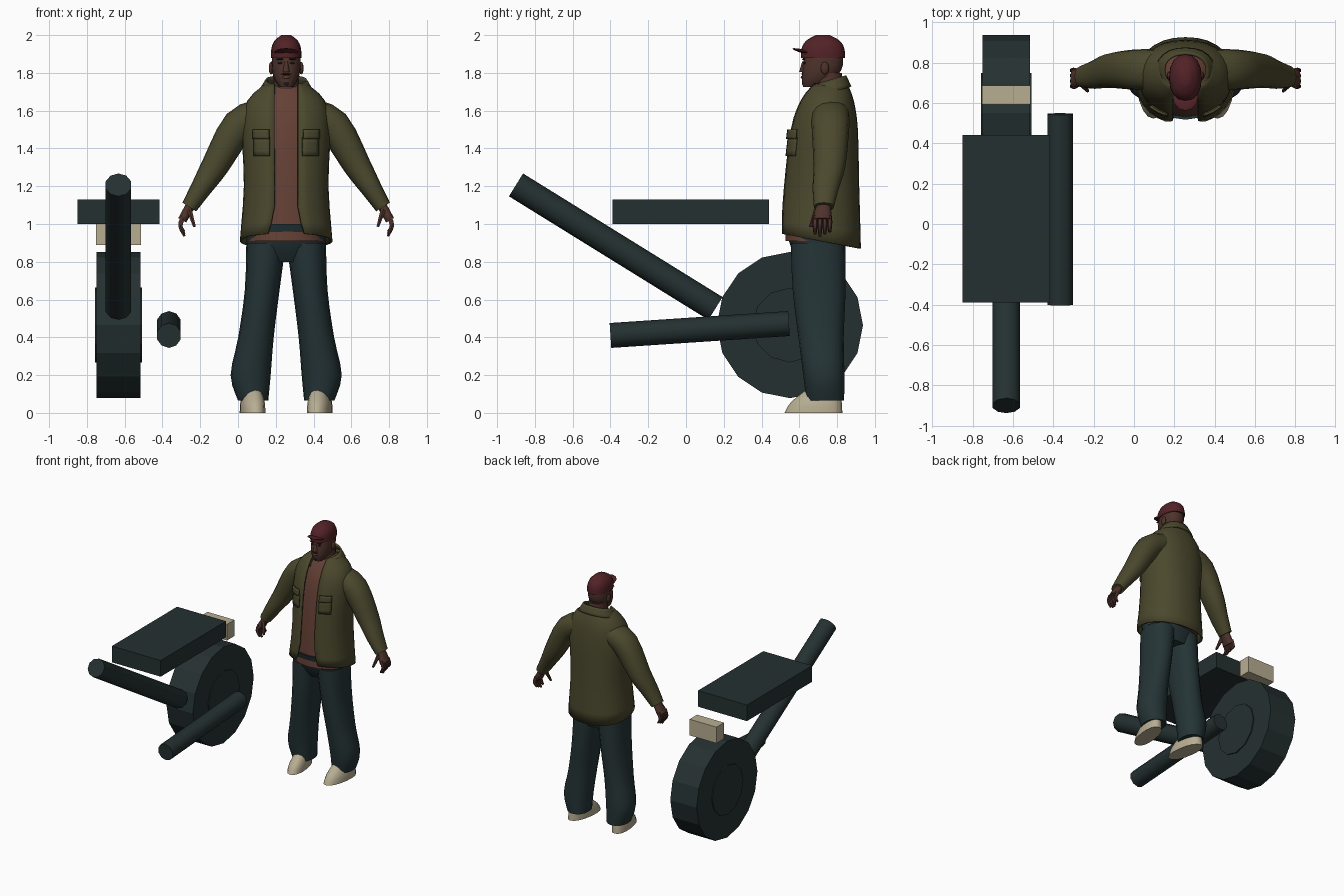
import bpy, bmesh, math
from mathutils import Vector, Matrix

if "Cube" in bpy.data.objects:
    bpy.data.objects.remove(bpy.data.objects["Cube"], do_unlink=True)


def material(name, *rgb):
    made = bpy.data.materials.new(name)
    made.use_nodes = True
    made.diffuse_color = (*rgb, 1)
    made.node_tree.nodes["Principled BSDF"].inputs["Base Color"].default_value = (*rgb, 1)
    return made


METAL = material("dark metal", .018, .03, .03)
DENIM = material("dark denim", .018, .034, .037)
OLIVE = material("olive cloth", .07, .065, .026)
CHEST = material("brown skin", .13, .052, .036)
FACE = material("dark skin", .075, .032, .024)
HAIR = material("black hair", .015, .01, .01)
RED = material("maroon cloth", .085, .016, .02)
CREAM = material("cream", .48, .42, .29)

MIDDLE = .255  # centre line of the figure


def finish(mesh_data, name, mat, smooth_angle=None):
    bmesh.ops.recalc_face_normals(mesh_data, faces=mesh_data.faces)
    mesh = bpy.data.meshes.new(name)
    mesh_data.to_mesh(mesh)
    mesh_data.free()
    mesh.materials.append(mat)
    part = bpy.data.objects.new(name, mesh)
    bpy.context.collection.objects.link(part)
    if smooth_angle:
        bpy.ops.object.select_all(action="DESELECT")
        part.select_set(True)
        bpy.context.view_layer.objects.active = part
        bpy.ops.object.shade_smooth_by_angle(angle=math.radians(smooth_angle))
    return part


def box(name, centre, size, mat):
    mesh_data = bmesh.new()
    placing = Matrix.Translation(centre) @ Matrix.Diagonal((*size, 1))
    bmesh.ops.create_cube(mesh_data, size=1, matrix=placing)
    finish(mesh_data, name, mat)


def rod(name, start, end, radius, sides, mat, smooth_angle=None):
    start, end = Vector(start), Vector(end)
    mesh_data = bmesh.new()
    turn = (end - start).to_track_quat("Z", "Y").to_matrix().to_4x4()
    bmesh.ops.create_cone(mesh_data, cap_ends=True, segments=sides, radius1=radius, radius2=radius,
                          depth=(end - start).length,
                          matrix=Matrix.Translation((start + end) / 2) @ turn)
    finish(mesh_data, name, mat, smooth_angle)


def blob(name, centre, size, mat, tilt=0):
    mesh_data = bmesh.new()
    placing = Matrix.Translation(centre) @ Matrix.Rotation(tilt, 4, "X") @ Matrix.Diagonal((*size, 1))
    bmesh.ops.create_uvsphere(mesh_data, u_segments=12, v_segments=6, radius=1, matrix=placing)
    finish(mesh_data, name, mat, 80)


def smooth_path(rings, steps=3):
    """Add rings in between along a soft curve through the given ones."""
    rings = [Vector(ring) for ring in rings]
    padded = [rings[0], *rings, rings[-1]]
    path = []
    for before, a, b, after in zip(padded, padded[1:], padded[2:], padded[3:]):
        for step in range(steps):
            t = step / steps
            bend = (b - before) * (1 - t) - (after - a) * t
            path.append(a.lerp(b, t * t * (3 - 2 * t)) + bend * t * (1 - t) / 2)
    return path + [rings[-1]]


def power(value, exponent):
    return math.copysign(abs(value) ** exponent, value)


def loft(name, rings, mat, sides=16, square=.9, side=1, arc=None, follow=False,
         shear=0, tilt=lambda z: 0):
    """Skin rings of (offset from centre line, z, half width, centre y, half depth)."""
    path = smooth_path(rings)
    mesh_data = bmesh.new()
    rows = []
    for index, (offset, z, width, y, depth) in enumerate(path):
        before, after = path[max(index - 1, 0)], path[min(index + 1, len(path) - 1)]
        across = Vector((1, 0, 0))
        if follow:
            across = Vector((after[1] - before[1], 0, before[0] - after[0])).normalized()
        first, last = arc(width, z) if arc else (0, math.tau)
        row = []
        for k in range(sides + 1 if arc else sides):
            angle = first + (last - first) * k / sides
            forward = depth * power(math.cos(angle), square)
            point = Vector((offset + shear * forward, y - forward, z - tilt(z) * forward))
            point += across * width * power(math.sin(angle), square)
            point.x = MIDDLE + side * point.x
            row.append(mesh_data.verts.new(point))
        rows.append(row)
    for low, high in zip(rows, rows[1:]):
        for k in range(sides):
            j = (k + 1) % len(low)
            mesh_data.faces.new((low[k], low[j], high[j], high[k]))
    if not arc:
        mesh_data.faces.new(rows[0])
        mesh_data.faces.new(rows[-1])
    part = finish(mesh_data, name, mat, 55)
    if arc:
        shell = part.modifiers.new("thickness", "SOLIDIFY")
        shell.thickness, shell.offset = .012, 0


# Loose machine parts
wheel_y, wheel_z, wheel_x = .55, .465, -.633
for name, half, radius, sides in (("wheel", .117, .387, 16), ("wheel_hub", .125, .198, 12)):
    rod(name, (wheel_x - half, wheel_y, wheel_z), (wheel_x + half, wheel_y, wheel_z), radius, sides, METAL)
rod("front_fork", (wheel_x, -.9, 1.207), (wheel_x, .156, .553), .071, 10, METAL, 50)
rod("exhaust_pipe", (-.366, -.4, .41), (-.366, .545, .473), .066, 10, METAL, 50)
box("seat_slab", (wheel_x, .025, 1.065), (.435, .83, .13), METAL)
box("tail_light", (wheel_x, .64, .955), (.24, .095, .13), CREAM)


# Open jacket over a bare chest, with trouser hips below
def front_opening(width, z):
    half_gap = .062 + max(0, 1.05 - z) / 4
    edge = math.asin(min(1, half_gap / width) ** (1 / .9))
    return edge, math.tau - edge


torso = [(0, .91, .24, .71, .21), (0, 1.2, .218, .715, .196), (0, 1.5, .228, .73, .174),
         (0, 1.65, .2, .745, .138), (0, 1.74, .105, .76, .09)]
inset = Vector((0, 0, .03, 0, .026))
loft("jacket", torso, OLIVE, sides=26, arc=front_opening, tilt=lambda z: min(0, z - 1.1))
loft("chest", [Vector(ring) - inset for ring in torso], CHEST)
loft("collar", [(0, 1.69, .145, .75, .12), (0, 1.76, .105, .76, .083)], OLIVE,
     sides=20, arc=front_opening, tilt=lambda z: .3)
loft("hips", [(0, .8, .17, .71, .11), (0, .88, .208, .7, .145), (0, 1, .206, .7, .183)], DENIM)

for side, label in ((1, "left"), (-1, "right")):
    # Chest pocket and its flap, following the jacket
    for name, low, high, out in (("pocket", 1.36, 1.46, 0), ("pocket_flap", 1.45, 1.5, .008)):
        rings = [(0, z, .228 + out, .725, .374 - z / 8 + out) for z in (low, high)]
        loft(f"{label}_{name}", rings, OLIVE, sides=4, side=side, arc=lambda width, z: (.35, .8))

    # Sleeve down to the cuff
    loft(f"{label}_sleeve", [(.12, 1.58, .085, .765, .1), (.25, 1.52, .09, .765, .1),
                             (.375, 1.31, .073, .76, .085), (.45, 1.19, .056, .74, .07),
                             (.513, 1.09, .043, .73, .053)], OLIVE, side=side, follow=True)

    # Hand with curled fingers and thumb
    loft(f"{label}_palm", [(.5, 1.11, .027, .73, .036), (.55, 1.02, .025, .72, .052)],
         FACE, sides=10, side=side, follow=True)
    for finger in range(4):
        y, tip = .683 + .026 * finger, .935 + .012 * abs(finger - 1)
        loft(f"{label}_finger_{finger + 1}", [(.545, 1.04, .014, y, .013), (.56, .99, .013, y, .013),
                                              (.538, tip, .007, y, .008)],
             FACE, sides=6, side=side, follow=True)
    loft(f"{label}_thumb", [(.515, 1.08, .016, .695, .017), (.485, .985, .008, .66, .009)],
         FACE, sides=6, side=side, follow=True)

    # Baggy trouser leg
    loft(f"{label}_trouser_leg", [(.175, .065, .08, .737, .1), (.188, .2, .106, .73, .109),
                                  (.16, .4, .094, .715, .12), (.127, .65, .092, .705, .14),
                                  (.106, .9, .105, .7, .145)], DENIM, side=side)

    # Shoe, narrowing upwards towards the ankle
    sole = (.178, 0, .064, .675, .153)
    ankle = (.178, .125, .045, .73, .09)
    instep = Vector(sole).lerp(Vector(ankle), .45) + Vector((0, 0, .006, -.01, .01))
    loft(f"{label}_shoe", [sole, instep, ankle], CREAM, side=side, shear=-.13)

    # Ear, eye and brow
    blob(f"{label}_ear", (MIDDLE + side * .08, .735, 1.825), (.012, .022, .034), FACE)
    blob(f"{label}_eye", (MIDDLE + side * .032, .627, 1.853), (.013, .006, .006), HAIR)
    blob(f"{label}_brow", (MIDDLE + side * .034, .623, 1.873), (.02, .008, .005), HAIR)

# Head and neck
loft("neck", [(0, 1.62, .08, .75, .09), (0, 1.8, .064, .757, .068)], FACE)
loft("head", [(0, 1.725, .035, .665, .045), (0, 1.77, .064, .7, .087), (0, 1.84, .077, .724, .106),
              (0, 1.95, .07, .73, .09)], FACE)
loft("nose", [(0, 1.805, .02, .625, .026), (0, 1.86, .01, .63, .015)], FACE, sides=8)
blob("lips", (MIDDLE, .616, 1.777), (.022, .009, .008), CHEST)
blob("moustache", (MIDDLE, .617, 1.794), (.029, .006, .005), HAIR)
blob("chin_beard", (MIDDLE, .622, 1.745), (.017, .008, .014), HAIR)

# Domed cap and its brim
dome = []
for step in range(6):
    lift = step / 5
    shrink = max(.1, 1 - lift ** 3) ** .5
    dome.append((0, 1.88 + .12 * lift, .081 * shrink, .725, .117 * shrink))
loft("cap", dome, RED)
blob("cap_brim", (MIDDLE, .635, 1.91), (.064, .076, .01), RED, tilt=-.25)
